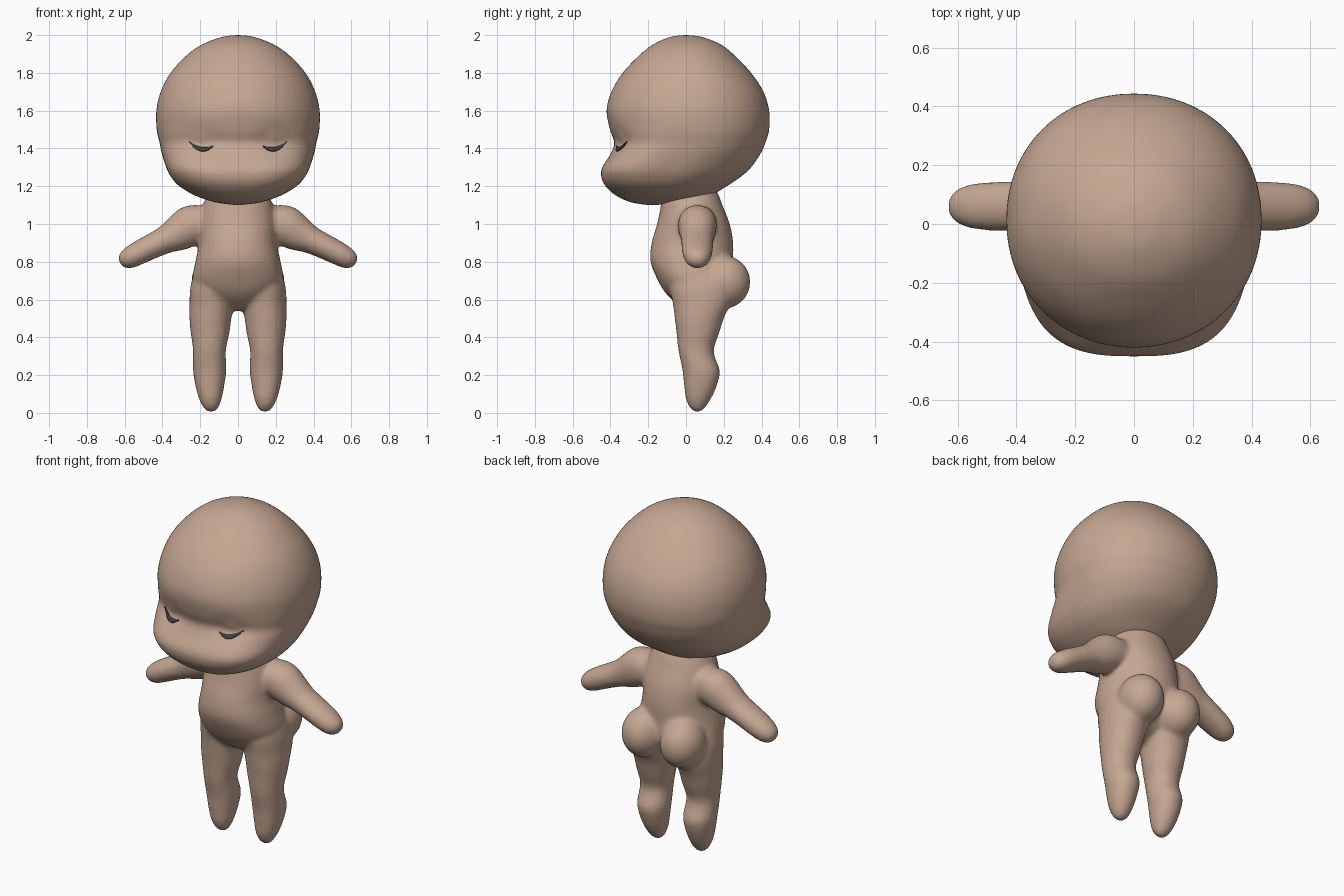
import bpy, bmesh, math
from mathutils import Matrix, Vector
from mathutils.bvhtree import BVHTree

cube = bpy.data.objects.get("Cube")
if cube:
    bpy.data.objects.remove(cube)


def material(name, color):
    mat = bpy.data.materials.new(name)
    mat.use_nodes = True
    mat.diffuse_color = (*color, 1)
    mat.node_tree.nodes["Principled BSDF"].inputs["Base Color"].default_value = (*color, 1)
    return mat


skin = material("skin tan", (0.56, 0.385, 0.29))
lash = material("lash charcoal", (0.045, 0.05, 0.055))


def make_object(name, bm, mat):
    bmesh.ops.recalc_face_normals(bm, faces=bm.faces)
    for f in bm.faces:
        f.smooth = True
    mesh = bpy.data.meshes.new(name)
    bm.to_mesh(mesh)
    bm.free()
    mesh.materials.append(mat)
    obj = bpy.data.objects.new(name, mesh)
    bpy.context.collection.objects.link(obj)
    return obj


def spline(rows, steps):
    """Smooth in-between rows through the given rows."""
    out = []
    for i in range(len(rows) - 1):
        a, b, c, d = (rows[max(0, min(len(rows) - 1, i + k))] for k in (-1, 0, 1, 2))
        for s in range(steps):
            t = s / steps
            out.append([q + t / 2 * (r - p + t * (2*p - 5*q + 4*r - s2 + t * (3*(q - r) + s2 - p)))
                        for p, q, r, s2 in zip(a, b, c, d)])
    return out + [list(rows[-1])]


def loft(bm, rows, steps=5, sides=40, matrix=Matrix()):
    """Rows are (z, x0, x1, y0, y1, front roundness); sections are superellipses."""
    rings = []
    for z, x0, x1, y0, y1, n in spline(rows, steps):
        ring = []
        for k in range(sides):
            a = 2 * math.pi * k / sides
            c, s = math.cos(a), math.sin(a)
            e = 2 / (n if s < 0 else 2.1)
            x = (x0 + x1) / 2 + (x1 - x0) / 2 * math.copysign(abs(c) ** e, c)
            y = (y0 + y1) / 2 + (y1 - y0) / 2 * math.copysign(abs(s) ** e, s)
            ring.append(bm.verts.new(matrix @ Vector((x, y, z))))
        rings.append(ring)
    for r, q in zip(rings, rings[1:]):
        for k in range(sides):
            j = (k + 1) % sides
            bm.faces.new((r[k], r[j], q[j], q[k]))
    bm.faces.new(rings[0])
    bm.faces.new(rings[-1])


# Head: round skull, pinched eye line, broad jaw (z, half width, front, back, roundness)
head_rows = [
    (2.0, 0.004, -0.004, 0.004, 2), (1.99, 0.085, -0.083, 0.085, 2),
    (1.95, 0.19, -0.175, 0.185, 2), (1.89, 0.275, -0.25, 0.26, 2),
    (1.8, 0.357, -0.335, 0.345, 2), (1.7, 0.409, -0.395, 0.41, 2),
    (1.6, 0.432, -0.42, 0.44, 2.05), (1.5, 0.43, -0.402, 0.44, 2.2),
    (1.43, 0.415, -0.38, 0.42, 2.45), (1.37, 0.402, -0.4, 0.393, 2.75),
    (1.3, 0.38, -0.443, 0.345, 2.9), (1.25, 0.355, -0.448, 0.29, 2.8),
    (1.2, 0.31, -0.425, 0.215, 2.6), (1.15, 0.225, -0.37, 0.13, 2.4),
    (1.115, 0.12, -0.29, 0.03, 2.2), (1.1, 0.01, -0.2, -0.18, 2)]
bm = bmesh.new()
loft(bm, [(z, -w, w, f, b, n) for z, w, f, b, n in head_rows], steps=6, sides=128)
# Eye sockets with softly bulging lids
for v in bm.verts:
    if v.co.y < -0.1:
        dx, z = abs(v.co.x) - 0.195, v.co.z
        socket = math.exp(-(dx / 0.085) ** 2 - ((z - 1.44) / 0.06) ** 2)
        lid = math.exp(-(dx / 0.05) ** 2 - ((z - 1.45) / 0.035) ** 2)
        v.co.y += 0.026 * socket - 0.016 * lid
bmesh.ops.recalc_face_normals(bm, faces=bm.faces)
tree = BVHTree.FromBMesh(bm)
make_object("head", bm, skin)

# Closed eyelash crescents laid on the face
for side, name in ((1, "left_eyelash"), (-1, "right_eyelash")):
    bm = bmesh.new()
    columns = []
    for i in range(25):
        t = i / 12 - 1
        x = side * (0.196 + 0.064 * t)
        low = 1.386 + 0.038 * t * t + 0.012 * t
        high = low + 0.019 * (1 - t * t) + 0.002
        column = []
        for k in range(4):
            z = low + (high - low) * k / 3
            hit = tree.ray_cast(Vector((x, -2, z)), Vector((0, 1, 0)))[0]
            column.append(bm.verts.new((x, hit.y - 0.004, z)))
        columns.append(column)
    for a, b in zip(columns, columns[1:]):
        for k in range(3):
            bm.faces.new((a[k], b[k], b[k + 1], a[k + 1]))
    plate = make_object(name, bm, lash)
    solid = plate.modifiers.new("thickness", 'SOLIDIFY')
    solid.thickness = 0.006
    solid.offset = 0

# Body: torso with belly (z, half width, front, back)
torso_rows = [
    (1.22, 0.14, -0.1, 0.13), (1.16, 0.16, -0.125, 0.17), (1.1, 0.185, -0.133, 0.193),
    (1.0, 0.205, -0.153, 0.232), (0.9, 0.206, -0.182, 0.25), (0.8, 0.226, -0.188, 0.25),
    (0.7, 0.24, -0.148, 0.25), (0.63, 0.19, -0.105, 0.21), (0.57, 0.1, -0.04, 0.15),
    (0.54, 0.02, 0.02, 0.08)]
# Leg (z, inner, outer, front, back)
leg_rows = [
    (0.74, 0.05, 0.235, -0.07, 0.2), (0.66, 0.025, 0.253, -0.085, 0.24),
    (0.58, 0.022, 0.257, -0.07, 0.235), (0.5, 0.035, 0.257, -0.06, 0.2),
    (0.42, 0.046, 0.25, -0.05, 0.175), (0.34, 0.063, 0.239, -0.042, 0.148),
    (0.29, 0.064, 0.239, -0.032, 0.155), (0.22, 0.062, 0.238, -0.018, 0.18),
    (0.14, 0.073, 0.225, -0.01, 0.162), (0.07, 0.087, 0.205, 0.0, 0.13),
    (0.02, 0.108, 0.178, 0.025, 0.095), (0.0, 0.14, 0.146, 0.057, 0.063)]
# Arm along its own axis (distance, under, upper, half depth)
arm_rows = [
    (-0.03, -0.11, 0.02, 0.08), (0.07, -0.125, 0.083, 0.1), (0.14, -0.117, 0.098, 0.102),
    (0.215, -0.107, 0.08, 0.093), (0.28, -0.087, 0.062, 0.086), (0.36, -0.076, 0.058, 0.084),
    (0.44, -0.07, 0.056, 0.08), (0.505, -0.063, 0.048, 0.066), (0.543, -0.042, 0.028, 0.04),
    (0.556, -0.01, -0.004, 0.003)]

bm = bmesh.new()
loft(bm, [(z, -w, w, f, b, 2.2) for z, w, f, b in torso_rows])
shoulder = Matrix.Translation((0.14, 0.06, 1.06)) @ Matrix.Rotation(math.radians(118), 4, 'Y')
for side in (1, -1):
    flip = Matrix.Diagonal((side, 1, 1, 1))
    loft(bm, [(*row, 2.1) for row in leg_rows], matrix=flip)
    loft(bm, [(d, -hi, -lo, -h, h, 2) for d, lo, hi, h in arm_rows], matrix=flip @ shoulder)
    # Buttock
    place = Matrix.Translation((side * 0.125, 0.203, 0.693)) @ Matrix.Diagonal((0.122, 0.138, 0.14, 1))
    bmesh.ops.create_uvsphere(bm, u_segments=32, v_segments=20, radius=1, matrix=place)
body = make_object("body", bm, skin)

# Fuse the parts and soften the seams
remesh = body.modifiers.new("fuse", 'REMESH')
remesh.mode = 'VOXEL'
remesh.voxel_size = 0.011
remesh.use_smooth_shade = True
soften = body.modifiers.new("soften", 'SMOOTH')
soften.factor = 0.5
soften.iterations = 14
